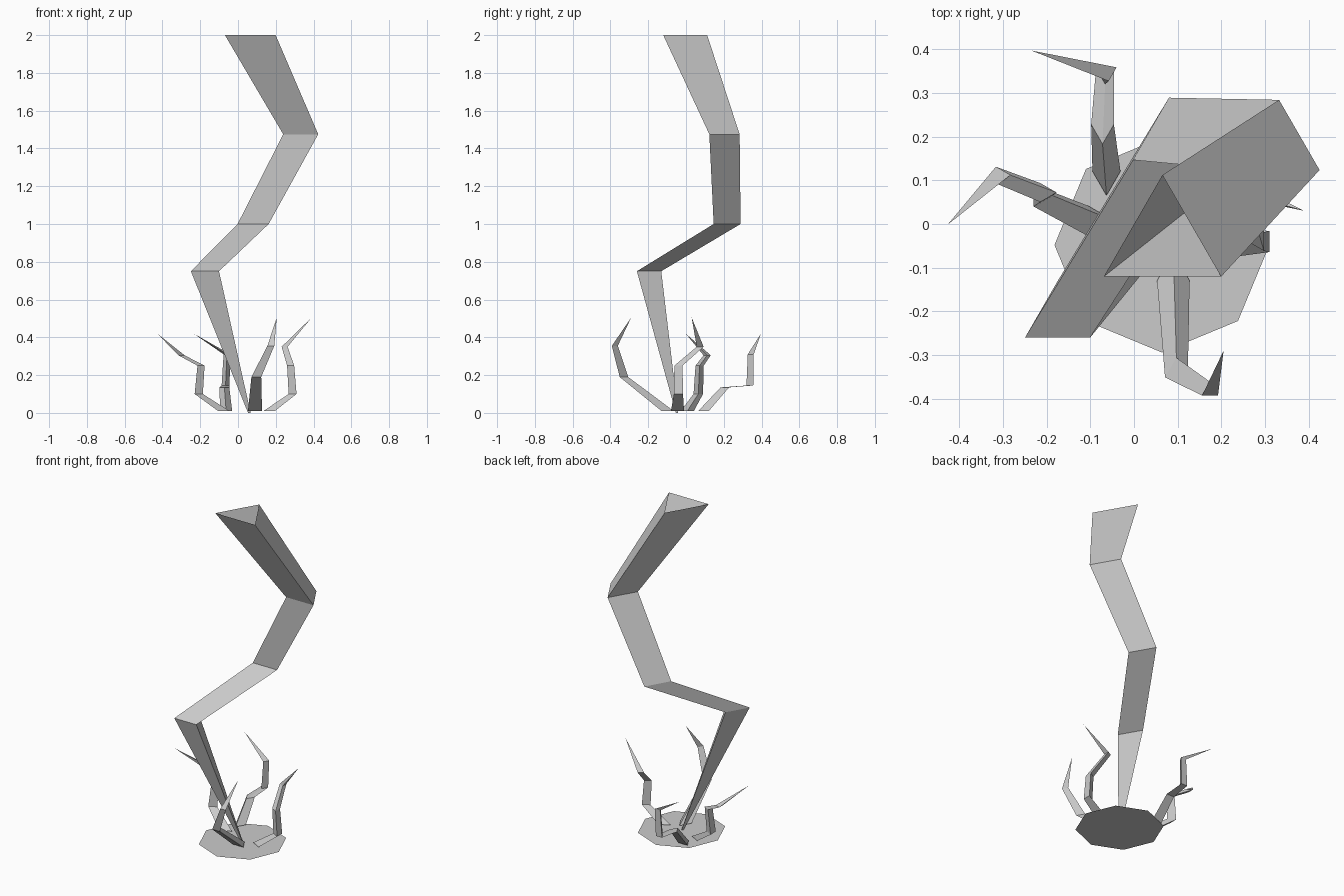
import bpy, bmesh
from math import cos, sin, radians


def loft(name, rings, angle, tip=None):
    """Join horizontal triangles (x, y, z, radius), open-ended or with a pointed tip."""
    bm = bmesh.new()
    loops = []
    for x, y, z, r in rings:
        loops.append([bm.verts.new((x + r * cos(radians(angle + 120 * i)),
                                    y + r * sin(radians(angle + 120 * i)), z))
                      for i in range(3)])
    for a, b in zip(loops, loops[1:]):
        for i in range(3):
            j = (i + 1) % 3
            bm.faces.new((a[i], a[j], b[j], b[i]))
    if tip:
        t = bm.verts.new(tip)
        for i in range(3):
            bm.faces.new((loops[-1][i], loops[-1][(i + 1) % 3], t))
    me = bpy.data.meshes.new(name)
    bm.to_mesh(me)
    bm.free()
    ob = bpy.data.objects.new(name, me)
    bpy.context.collection.objects.link(ob)
    return ob


# Main zigzag bolt, open at the top
loft("main_bolt", [(0.06, -0.05, 0.0, 0.008),
                   (-0.175, -0.217, 0.75, 0.086),
                   (0.08, 0.194, 1.0, 0.095),
                   (0.332, 0.177, 1.475, 0.107),
                   (0.065, -0.043, 2.0, 0.155)], 90)

# Small sparks around the foot, each with a triangle corner facing inward
loft("back_spark", [(-0.063, 0.102, 0.01, 0.037),
                    (-0.072, 0.213, 0.135, 0.030),
                    (-0.066, 0.344, 0.145, 0.024),
                    (-0.058, 0.348, 0.31, 0.021)], -90, (-0.235, 0.397, 0.42))
loft("left_spark", [(-0.085, 0.007, 0.01, 0.040),
                    (-0.215, 0.065, 0.10, 0.029),
                    (-0.202, 0.072, 0.25, 0.025),
                    (-0.305, 0.112, 0.305, 0.022)], 0, (-0.427, -0.002, 0.42))
loft("right_spark", [(0.175, -0.045, 0.01, 0.040),
                     (0.296, -0.04, 0.10, 0.028),
                     (0.285, -0.04, 0.25, 0.025),
                     (0.252, 0.075, 0.35, 0.021)], 180, (0.39, 0.03, 0.505))
loft("front_spark", [(0.09, -0.108, 0.01, 0.043),
                     (0.097, -0.336, 0.19, 0.030),
                     (0.174, -0.382, 0.355, 0.021)], 90, (0.205, -0.29, 0.505))

# Flat octagonal impact patch
bpy.ops.mesh.primitive_circle_add(vertices=8, radius=0.246, fill_type='NGON',
                                  location=(0.064, -0.048, 0))
bpy.context.object.name = "ground_patch"
